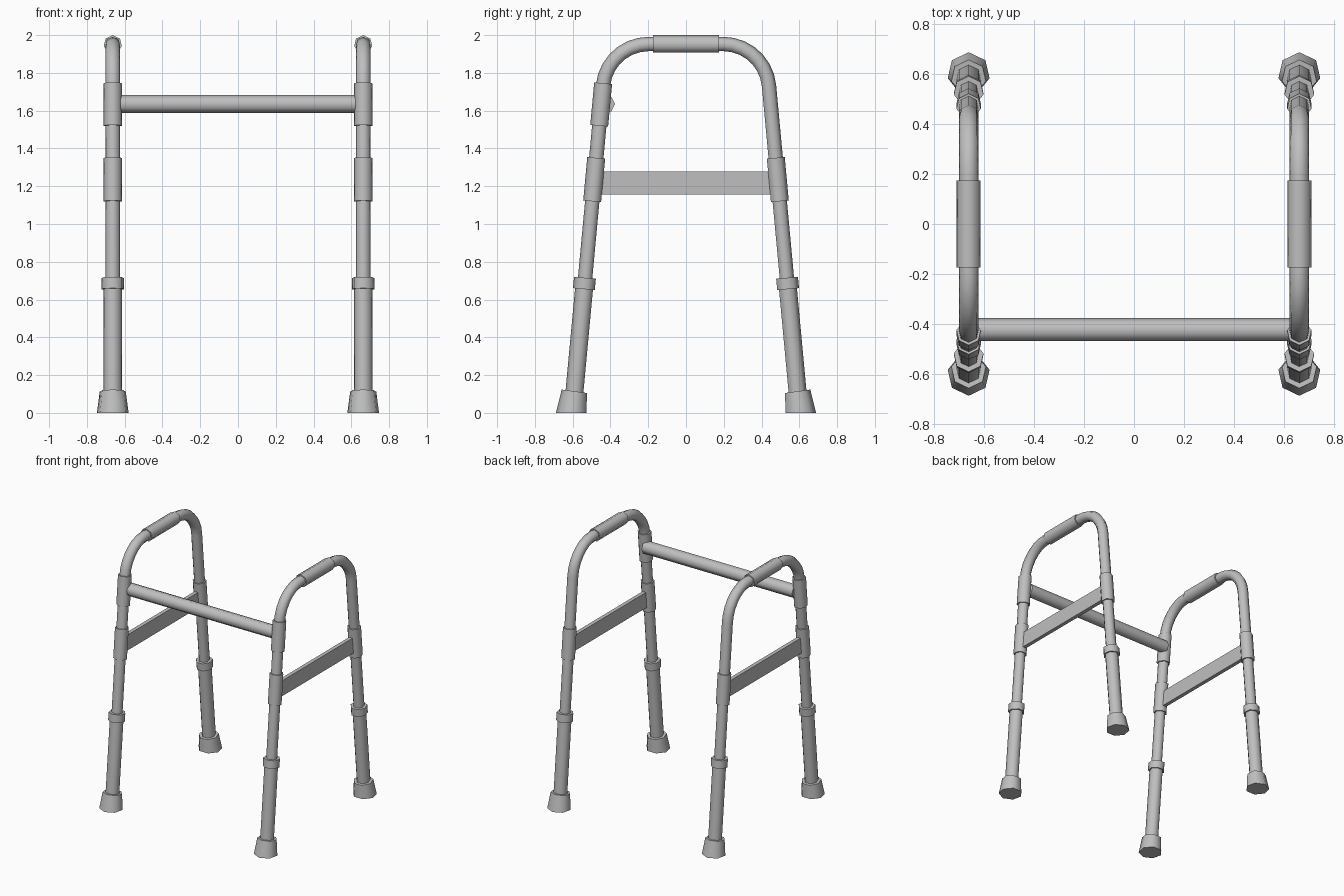
import bpy, bmesh, math
from mathutils import Vector

old = bpy.data.objects.get("Cube")
if old:
    bpy.data.objects.remove(old, do_unlink=True)

SIDES = 7
X = 0.663                      # sideways position of each side frame
LEAN = 0.093                   # inward lean of the legs per unit of height
TOP = 1.951                    # height of the handle axis

grey = bpy.data.materials.new("satin grey")
grey.use_nodes = True
colour = (0.52, 0.52, 0.52, 1)
grey.diffuse_color = colour
grey.node_tree.nodes["Principled BSDF"].inputs["Base Color"].default_value = colour


def leg(z):
    """Point on the axis of the front leg at a height."""
    return Vector((X, LEAN * z - 0.5985, z))


def finish(name, bm, mirror):
    bmesh.ops.recalc_face_normals(bm, faces=bm.faces[:])
    mesh = bpy.data.meshes.new(name)
    bm.to_mesh(mesh)
    bm.free()
    mesh.materials.append(grey)
    obj = bpy.data.objects.new(name, mesh)
    bpy.context.collection.objects.link(obj)
    if mirror:
        mod = obj.modifiers.new("Mirror", 'MIRROR')
        mod.use_axis = ["x" in mirror, "y" in mirror, False]
        mod.use_mirror_merge = False
    return obj


def tube(name, path, radii, mirror="", side=Vector((1, 0, 0)), flat_base=False):
    """Sweep a seven-sided section along a path, one corner facing outward."""
    bm = bmesh.new()
    rings = []
    for i, p in enumerate(path):
        before, after = path[max(i - 1, 0)], path[min(i + 1, len(path) - 1)]
        out = side.cross((after - before).normalized())
        angles = [math.tau * k / SIDES for k in range(SIDES)]
        rings.append([bm.verts.new(p + radii[i] * (out * math.cos(a) + side * math.sin(a)))
                      for a in angles])
    if flat_base:
        for v in rings[0]:
            v.co.z = 0
    for a, b in zip(rings, rings[1:]):
        for k in range(SIDES):
            n = (k + 1) % SIDES
            bm.faces.new((a[k], a[n], b[n], b[k])).smooth = True
    bm.faces.new(rings[0])
    bm.faces.new(rings[-1])
    return finish(name, bm, mirror)


# Bent frame tube: front leg, rounded corner, handle, corner, back leg
corner = leg(TOP)
up = Vector((0, LEAN, 1)).normalized()
cut = 0.22
half_turn = (math.pi / 2 - math.atan(LEAN)) / 2
bend = cut / math.tan(half_turn)
start = corner - up * cut
centre = start + Vector((0, up.z, -up.y)) * bend
front = [leg(0.6)]
steps = 7
for i in range(steps + 1):
    a = math.pi - math.atan(LEAN) - 2 * half_turn * i / steps
    front.append(centre + bend * Vector((0, math.cos(a), math.sin(a))))
back = [Vector((p.x, -p.y, p.z)) for p in reversed(front)]
path = front + back
tube("side_frame", path, [0.04] * len(path), "x")

# Hand grips
tube("hand_grip", [Vector((X, -0.175, TOP)), Vector((X, 0.175, TOP))], [0.049] * 2, "x")

# Straight fittings along the legs: name, bottom, top, radius, mirror axes
for name, low, high, radius, mirror in (
        ("lower_leg", 0.06, 0.68, 0.05, "xy"),
        ("height_collar", 0.655, 0.715, 0.061, "xy"),
        ("brace_sleeve", 1.12, 1.35, 0.05, "xy"),
        ("crossbar_sleeve", 1.52, 1.745, 0.05, "x")):
    tube(name, [leg(low), leg(high)], [radius] * 2, mirror)

# Flared rubber feet, flat on the ground
tube("foot", [leg(0) - Vector((0, 0.005, 0)), leg(0.114)], [0.086, 0.071], "xy", flat_base=True)

# Front crossbar
tube("crossbar", [Vector((-0.645, -0.425, 1.635)), Vector((0.645, -0.425, 1.635))],
     [0.049] * 2, side=Vector((0, 0, 1)))

# Flat side braces
bm = bmesh.new()
bmesh.ops.create_cube(bm, size=1)
for v in bm.verts:
    v.co = Vector((X + v.co.x * 0.03, v.co.y * 0.94, 1.217 + v.co.z * 0.12))
finish("side_brace", bm, "x")
